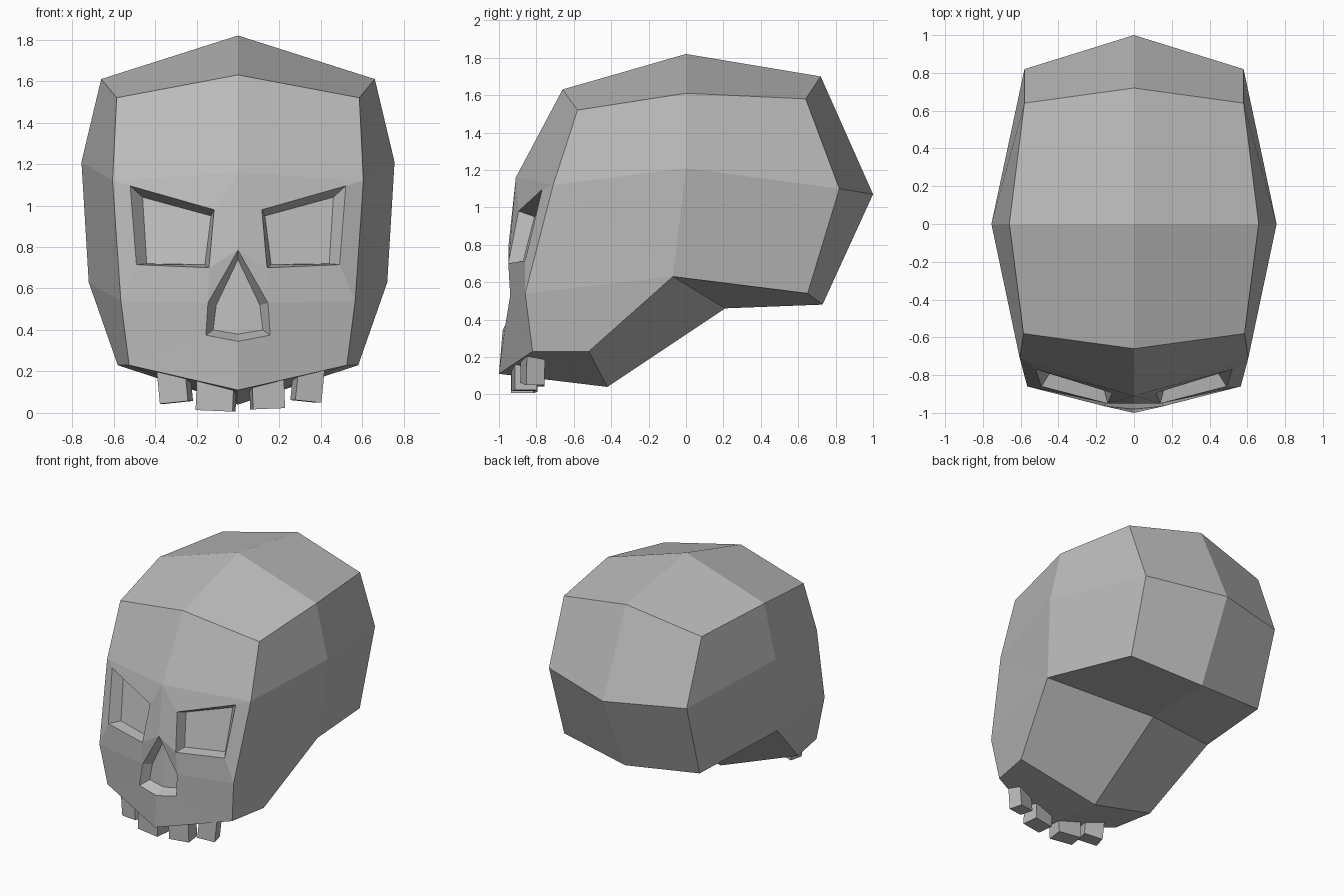
import bpy, bmesh
from mathutils import Matrix, Vector

if "Cube" in bpy.data.objects:
    bpy.data.objects.remove(bpy.data.objects["Cube"], do_unlink=True)

bone = bpy.data.materials.new("bone_grey")
bone.use_nodes = True
GREY = (0.5, 0.5, 0.5, 1)
bone.diffuse_color = GREY
bone.node_tree.nodes["Principled BSDF"].inputs["Base Color"].default_value = GREY


def add_object(name, bm):
    bmesh.ops.recalc_face_normals(bm, faces=bm.faces[:])
    mesh = bpy.data.meshes.new(name)
    bm.to_mesh(mesh)
    bm.free()
    mesh.materials.append(bone)
    obj = bpy.data.objects.new(name, mesh)
    bpy.context.collection.objects.link(obj)
    return obj


def bridge(bm, first, second):
    """Join two rails of vertices with a strip of quads."""
    for i in range(len(first) - 1):
        bm.faces.new((first[i], first[i + 1], second[i + 1], second[i]))


bm = bmesh.new()


def points(*coords):
    return [bm.verts.new(c) for c in coords]


# Cranium rails, from the brow over the top and back to the chin
middle = points(*[(0, y, z) for y, z in (
    (-.91, 1.16), (-.66, 1.63), (0, 1.82), (.72, 1.70), (1, 1.07),
    (.73, .48), (.21, .46), (-.42, .04), (-1, .11))])
side = points(
    (.605, -.71, 1.12), (.585, -.58, 1.52), (.66, 0, 1.61), (.58, .64, 1.58),
    (.58, .82, 1.10), (.57, .65, .54), (.72, -.07, .63), (.58, -.52, .23),
    (.525, -.82, .23))
bridge(bm, middle, side)
brow, chin = middle[0], middle[-1]
brow_side, crown_front, crown, crown_back, back, nape, jaw_hinge, jaw, chin_side = side

# Side of the head
temple, cheek = points((.755, 0, 1.21), (.565, -.86, .54))
for face in ((brow_side, crown_front, crown, temple), (temple, crown, crown_back, back),
             (temple, back, nape, jaw_hinge), (brow_side, temple, jaw_hinge),
             (brow_side, jaw_hinge, cheek), (cheek, jaw_hinge, jaw, chin_side)):
    bm.faces.new(face)

# Eye socket: rim, walls and floor
eye = points((.115, -.895, .98), (.52, -.77, 1.095), (.49, -.86, .715), (.14, -.95, .70))
eye_floor = points((.13, -.81, .95), (.46, -.72, 1.04), (.44, -.78, .72), (.16, -.87, .715))
bridge(bm, eye + eye[:1], eye_floor + eye_floor[:1])
bm.faces.new(eye_floor)

# Nose cavity: half rim, walls and floor
nose = points((0, -.95, .785), (.145, -.94, .53), (.155, -.965, .375), (0, -.98, .345))
nose_floor = points((0, -.88, .74), (.105, -.88, .52), (.12, -.89, .40), (0, -.90, .38))
bridge(bm, nose, nose_floor)
bm.faces.new(nose_floor)

# Face around the openings
for face in ((brow, eye[0], eye[1], brow_side), (brow_side, eye[1], eye[2], cheek),
             (cheek, eye[2], eye[3], nose[1]), (brow, nose[0], eye[3], eye[0]),
             (nose[0], nose[1], eye[3]), (cheek, nose[1], nose[2], chin_side),
             (nose[2], nose[3], chin, chin_side)):
    bm.faces.new(face)

bmesh.ops.mirror(bm, geom=bm.verts[:] + bm.edges[:] + bm.faces[:], axis='X', merge_dist=.001)
add_object("skull", bm)

# Teeth: (name, centre, size, roll, yaw)
for name, centre, size, roll, yaw in (
        ("right_outer_tooth", (-.305, -.82, .135), (.14, .10, .17), -.10, -.25),
        ("right_inner_tooth", (-.105, -.865, .09), (.18, .12, .16), .04, -.12),
        ("left_inner_tooth", (.14, -.865, .095), (.155, .12, .15), -.04, .12),
        ("left_outer_tooth", (.335, -.82, .135), (.13, .10, .16), .10, .25)):
    bm = bmesh.new()
    bmesh.ops.create_cube(bm, size=1)
    turn = Matrix.Rotation(yaw, 4, 'Z') @ Matrix.Rotation(roll, 4, 'Y')
    bmesh.ops.transform(bm, verts=bm.verts[:], matrix=turn @ Matrix.Diagonal((*size, 1)))
    tooth = add_object(name, bm)
    tooth.location = Vector(centre)
